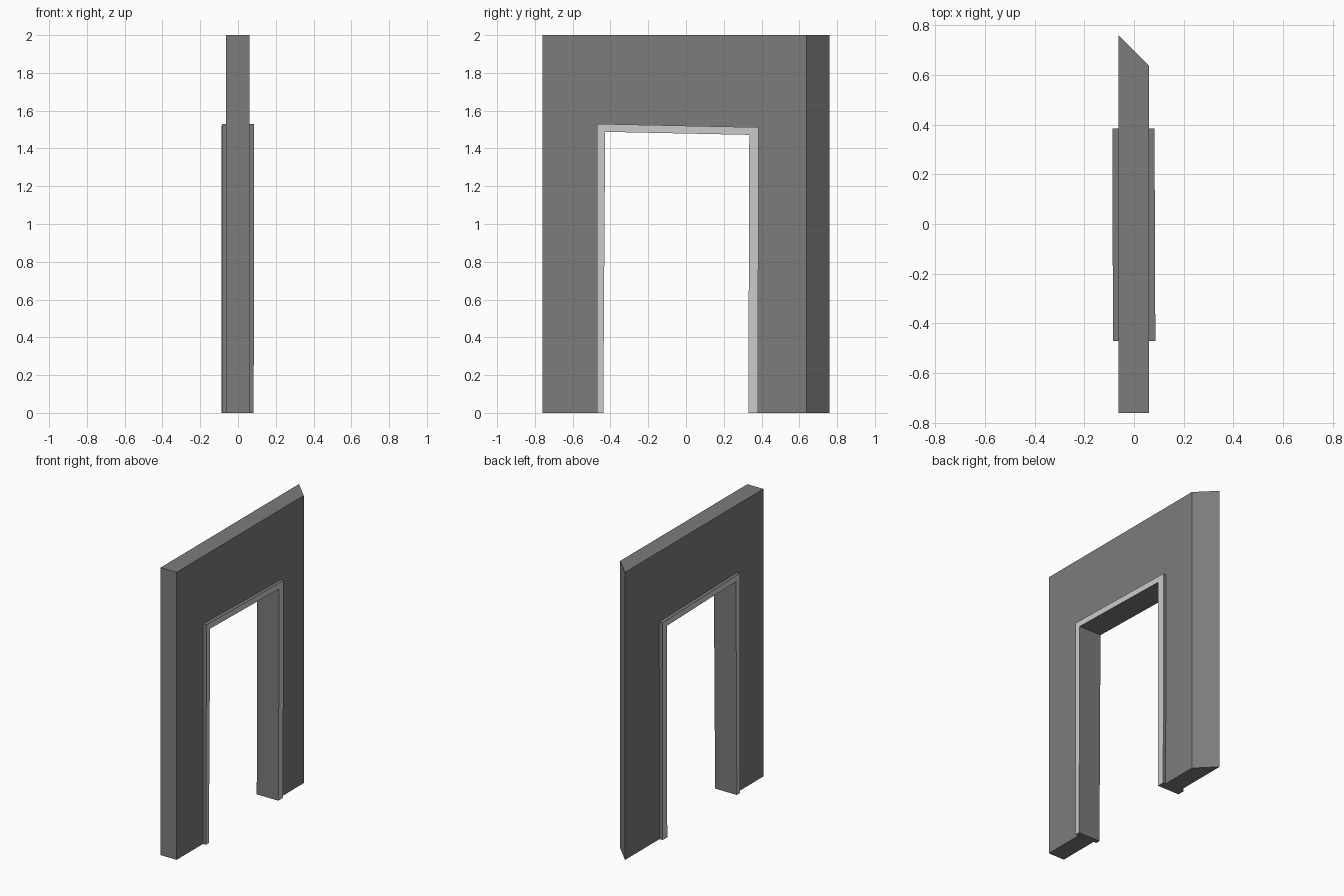
import bpy, bmesh

if "Cube" in bpy.data.objects:
    bpy.data.objects.remove(bpy.data.objects["Cube"])

# Dark grey for the wall and the frame's edges; frame fronts stay plain grey
dark = bpy.data.materials.new("dark_grey")
dark.diffuse_color = (0.2, 0.2, 0.2, 1)
dark.use_nodes = True
dark.node_tree.nodes["Principled BSDF"].inputs["Base Color"].default_value = dark.diffuse_color
plain = bpy.data.materials.new("plain_grey")
plain.diffuse_color = (0.6, 0.6, 0.6, 1)
plain.use_nodes = True
plain.node_tree.nodes["Principled BSDF"].inputs["Base Color"].default_value = plain.diffuse_color


def portal(name, sides, front_mat):
    """Doorway-shaped solid. sides = two (outer, inner, x_of) sets, each
    outline four (y, z) points running foot, top, top, foot."""
    bm = bmesh.new()
    rings = []
    for outer, inner, x_of in sides:
        rings.append([[bm.verts.new((x_of(y, z), y, z)) for y, z in line]
                      for line in (outer, inner)])
    (o0, i0), (o1, i1) = rings
    for k in range(3):
        for a, b, slot in ((o0, i0, 1), (i1, o1, 1), (o1, o0, 0), (i0, i1, 0)):
            face = bm.faces.new((a[k], a[k + 1], b[k + 1], b[k]))
            face.material_index = slot
    # flat feet
    for k in (0, 3):
        bm.faces.new((o0[k], i0[k], i1[k], o1[k]))
    bmesh.ops.recalc_face_normals(bm, faces=bm.faces)
    mesh = bpy.data.meshes.new(name)
    mesh.materials.append(dark)
    mesh.materials.append(front_mat)
    bm.to_mesh(mesh)
    bm.free()
    obj = bpy.data.objects.new(name, mesh)
    bpy.context.collection.objects.link(obj)
    return obj


# Wall panel with a mitred end at +y
def wall_outline(y_end):
    return [(-0.76, 0), (-0.76, 2), (y_end, 2), (y_end, 0)]


hole = [(-0.46, 0), (-0.46, 1.52), (0.37, 1.505), (0.365, 0)]
portal("wall", [
    (wall_outline(0.76), hole, lambda y, z: -0.063),
    (wall_outline(0.637), hole, lambda y, z: 0.06),
], dark)

# Slightly crooked door frame, standing proud of both wall faces
outer = [(-0.47, 0), (-0.47, 1.53), (0.385, 1.512), (0.38, 0)]
inner = [(-0.438, 0), (-0.428, 1.488), (0.335, 1.472), (0.33, 0)]
portal("door_frame", [
    (outer, inner, lambda y, z: -0.086 - 0.003 * y),
    (outer, inner, lambda y, z: 0.081 - 0.004 * y + 0.002 * z),
], plain)
